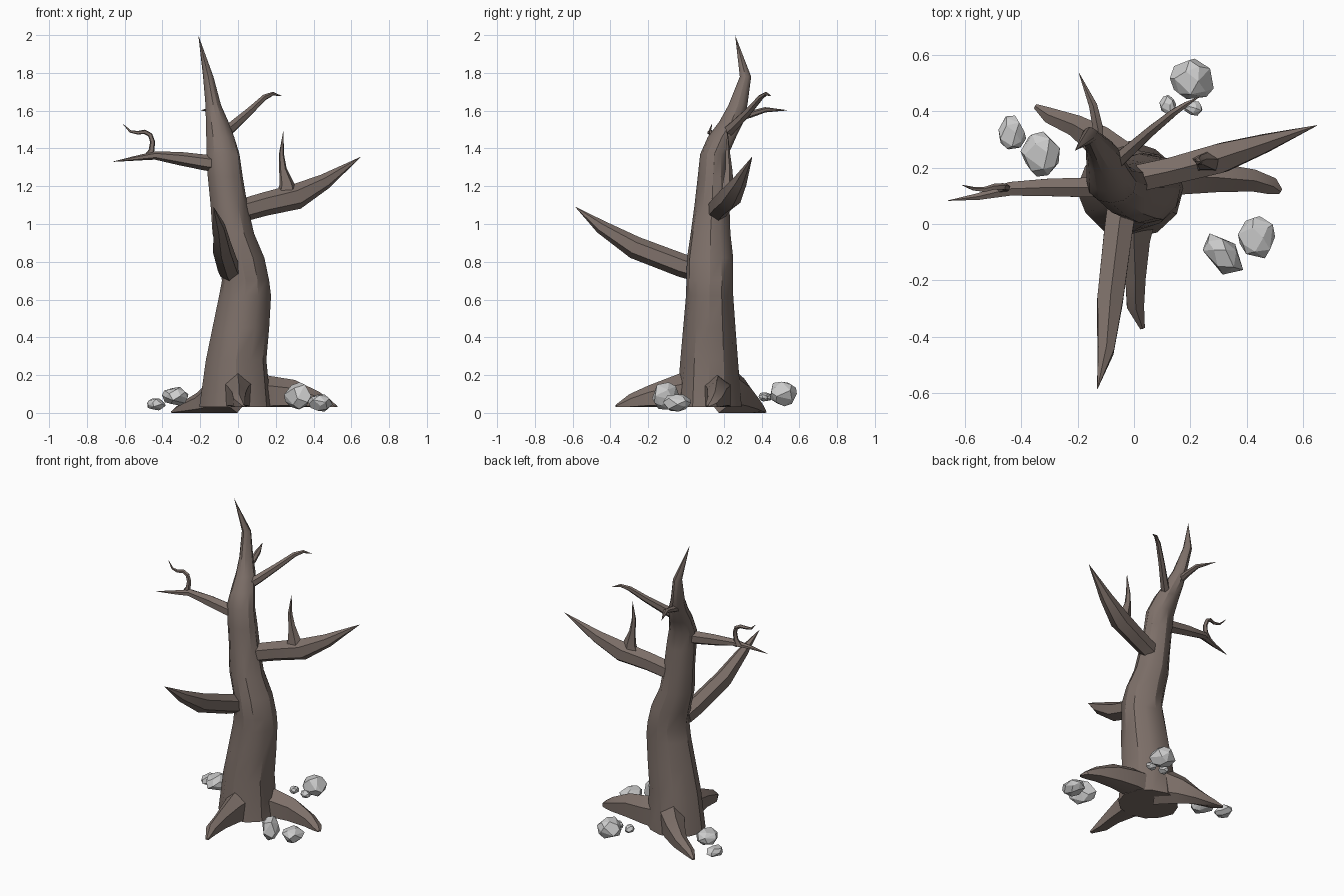
import bpy, bmesh, math, random
from mathutils import Vector

random.seed(4)
wood = bpy.data.materials.new("bark")
wood.diffuse_color = (0.205, 0.16, 0.14, 1)


def finish(name, bm, mat=None, smooth=None):
    bmesh.ops.remove_doubles(bm, verts=bm.verts, dist=0.0008)
    bmesh.ops.recalc_face_normals(bm, faces=bm.faces)
    me = bpy.data.meshes.new(name)
    bm.to_mesh(me)
    bm.free()
    ob = bpy.data.objects.new(name, me)
    bpy.context.collection.objects.link(ob)
    if mat:
        me.materials.append(mat)
    if smooth:
        bpy.ops.object.select_all(action='DESELECT')
        ob.select_set(True)
        bpy.context.view_layer.objects.active = ob
        bpy.ops.object.shade_smooth_by_angle(angle=math.radians(smooth))
    return ob


def skin(bm, rings):
    rows = [[bm.verts.new(p) for p in r] for r in rings]
    n = len(rows[0])
    for a, b in zip(rows, rows[1:]):
        for i in range(n):
            j = (i + 1) % n
            bm.faces.new((a[i], a[j], b[j], b[i]))
    bm.faces.new(rows[0])


def limb(name, pts, sides=6, ref=(0, 0, 1), floor=None, smooth=35):
    """Tapering limb through (x, y, z, half width, half height) stations."""
    bm = bmesh.new()
    P = [Vector(p[:3]) for p in pts]
    rings = []
    for i, p in enumerate(pts):
        t = (P[min(i + 1, len(P) - 1)] - P[max(i - 1, 0)]).normalized()
        u = t.cross(Vector(ref)).normalized()
        v = u.cross(t)
        ring = []
        for k in range(sides):
            a = math.tau * k / sides + math.pi / 2
            q = P[i] + u * p[3] * math.cos(a) + v * p[4] * math.sin(a)
            if floor is not None:
                q.z = max(q.z, floor)
            ring.append(q)
        rings.append(ring)
    skin(bm, rings)
    return finish(name, bm, wood, smooth)


# Trunk: horizontal rings given as z, x min, x max, y min, y max
levels = [
    (0.03, -0.205, 0.175, -0.05, 0.295), (0.28, -0.17, 0.15, -0.03, 0.275),
    (0.45, -0.135, 0.165, -0.015, 0.262), (0.62, -0.10, 0.175, 0.0, 0.25),
    (0.70, -0.085, 0.165, 0.002, 0.25), (0.82, -0.105, 0.14, 0.005, 0.25),
    (0.95, -0.135, 0.085, 0.025, 0.235), (1.10, -0.145, 0.05, 0.045, 0.23),
    (1.25, -0.16, 0.025, 0.062, 0.225), (1.37, -0.168, 0.008, 0.075, 0.225),
    (1.46, -0.168, -0.02, 0.115, 0.265), (1.54, -0.17, -0.05, 0.175, 0.305),
    (1.63, -0.172, -0.09, 0.225, 0.325), (1.78, -0.185, -0.13, 0.285, 0.345),
    (2.0, -0.21, -0.21, 0.26, 0.26)]
bm = bmesh.new()
rings = []
for z, x0, x1, y0, y1 in levels:
    ring = []
    for k in range(12):
        a = math.tau * k / 12
        f = 1 if k % 3 == 0 else random.uniform(0.95, 1.03)
        ring.append(Vector(((x0 + x1) / 2 + (x1 - x0) / 2 * f * math.cos(a),
                            (y0 + y1) / 2 + (y1 - y0) / 2 * f * math.sin(a), z)))
    rings.append(ring)
skin(bm, rings)
finish("trunk", bm, wood, 30)

# Main branches
limb("branch_right", [(-0.02, 0.155, 1.06, .055, .06), (0.14, 0.19, 1.105, .055, .062),
                      (0.31, 0.235, 1.145, .06, .068), (0.46, 0.285, 1.225, .038, .042),
                      (0.65, 0.35, 1.355, .001, .001)])
limb("branch_front", [(-0.04, 0.08, 0.75, .06, .06), (-0.055, -0.02, 0.78, .058, .062),
                      (-0.085, -0.27, 0.875, .053, .06), (-0.10, -0.45, 0.985, .033, .036),
                      (-0.13, -0.585, 1.09, .001, .001)])
limb("branch_left", [(-0.08, 0.135, 1.315, .045, .045), (-0.17, 0.13, 1.325, .04, .042),
                     (-0.30, 0.13, 1.345, .036, .036), (-0.44, 0.125, 1.363, .028, .022),
                     (-0.55, 0.098, 1.347, .014, .012), (-0.66, 0.083, 1.33, .001, .001)])

# Thin twigs
Y = (0, 1, 0)
limb("spike_right", [(0.26, 0.22, 1.15, .065, .04), (0.258, 0.22, 1.21, .042, .032),
                     (0.238, 0.225, 1.29, .021, .02), (0.23, 0.22, 1.37, .014, .014),
                     (0.24, 0.22, 1.49, .001, .001)], 5, Y)
limb("curl_left", [(-0.475, 0.125, 1.35, .028, .018), (-0.458, 0.128, 1.39, .016, .014),
                   (-0.452, 0.13, 1.435, .014, .013), (-0.465, 0.133, 1.472, .013, .012),
                   (-0.495, 0.132, 1.488, .012, .011), (-0.53, 0.122, 1.483, .01, .01),
                   (-0.57, 0.125, 1.49, .007, .007), (-0.61, 0.138, 1.53, .001, .001)], 5, Y)
limb("twig_upper_right", [(-0.09, 0.2, 1.47, .034, .036), (-0.03, 0.25, 1.515, .026, .03),
                          (0.06, 0.33, 1.595, .02, .022), (0.14, 0.395, 1.67, .015, .016),
                          (0.185, 0.425, 1.69, .01, .01), (0.23, 0.45, 1.678, .001, .001)])
limb("twig_upper_back", [(-0.13, 0.27, 1.565, .025, .022), (-0.128, 0.34, 1.58, .021, .018),
                         (-0.145, 0.42, 1.605, .017, .014), (-0.195, 0.535, 1.602, .001, .001)])

# Roots with flattened undersides
limb("root_right", [(0.04, 0.15, 0.09, .1, .13), (0.17, 0.17, 0.09, .075, .105),
                    (0.29, 0.165, 0.085, .06, .09), (0.42, 0.155, 0.06, .045, .052),
                    (0.49, 0.135, 0.04, .035, .025), (0.52, 0.115, 0.032, .012, .006)],
     floor=0.03)
limb("root_front", [(0.0, 0.06, 0.10, .1, .14), (0.0, -0.06, 0.09, .065, .105),
                    (0.005, -0.19, 0.075, .042, .07), (0.005, -0.29, 0.055, .035, .045),
                    (0.03, -0.37, 0.033, .01, .01)], floor=0.03)
limb("root_back_left", [(-0.03, 0.20, 0.12, .09, .14), (-0.12, 0.29, 0.085, .065, .10),
                        (-0.20, 0.345, 0.05, .045, .06), (-0.30, 0.385, 0.022, .032, .03),
                        (-0.35, 0.418, 0.004, .01, .006)], floor=0.0)


# Faceted rocks: centre and half sizes, turn angle
def rock(name, c, h, turn=0):
    bm = bmesh.new()
    n = 22
    pts = []
    for i in range(n):
        z = 1 - 2 * (i + 0.5) / n
        a = 2.39996 * i + random.uniform(-.3, .3)
        r = math.sqrt(1 - z * z)
        d = Vector((r * math.cos(a), r * math.sin(a), z)) * random.uniform(0.88, 1.08)
        pts.append(d)
    for ax in range(3):
        lo, hi = min(p[ax] for p in pts), max(p[ax] for p in pts)
        for p in pts:
            p[ax] = ((p[ax] - lo) / (hi - lo) * 2 - 1) * h[ax]
    s, k = math.sin(turn), math.cos(turn)
    for p in pts:
        bm.verts.new((c[0] + p.x * k - p.y * s, c[1] + p.x * s + p.y * k, c[2] + p.z))
    bmesh.ops.convex_hull(bm, input=bm.verts)
    bmesh.ops.dissolve_limit(bm, angle_limit=math.radians(14), verts=bm.verts, edges=bm.edges)
    finish(name, bm)


rocks = [((.205, .515, .1), (.078, .072, .065), 0), ((.12, .425, .085), (.03, .033, .023), 0),
         ((.21, .41, .085), (.033, .026, .024), 0), ((-.432, .325, .045), (.049, .06, .032), 0),
         ((-.333, .248, .088), (.07, .08, .05), 0), ((.32, -.105, .09), (.052, .088, .072), .7),
         ((.435, -.047, .052), (.066, .075, .045), 0)]
for i, r in enumerate(rocks):
    rock(f"rock_{i + 1}", *r)
